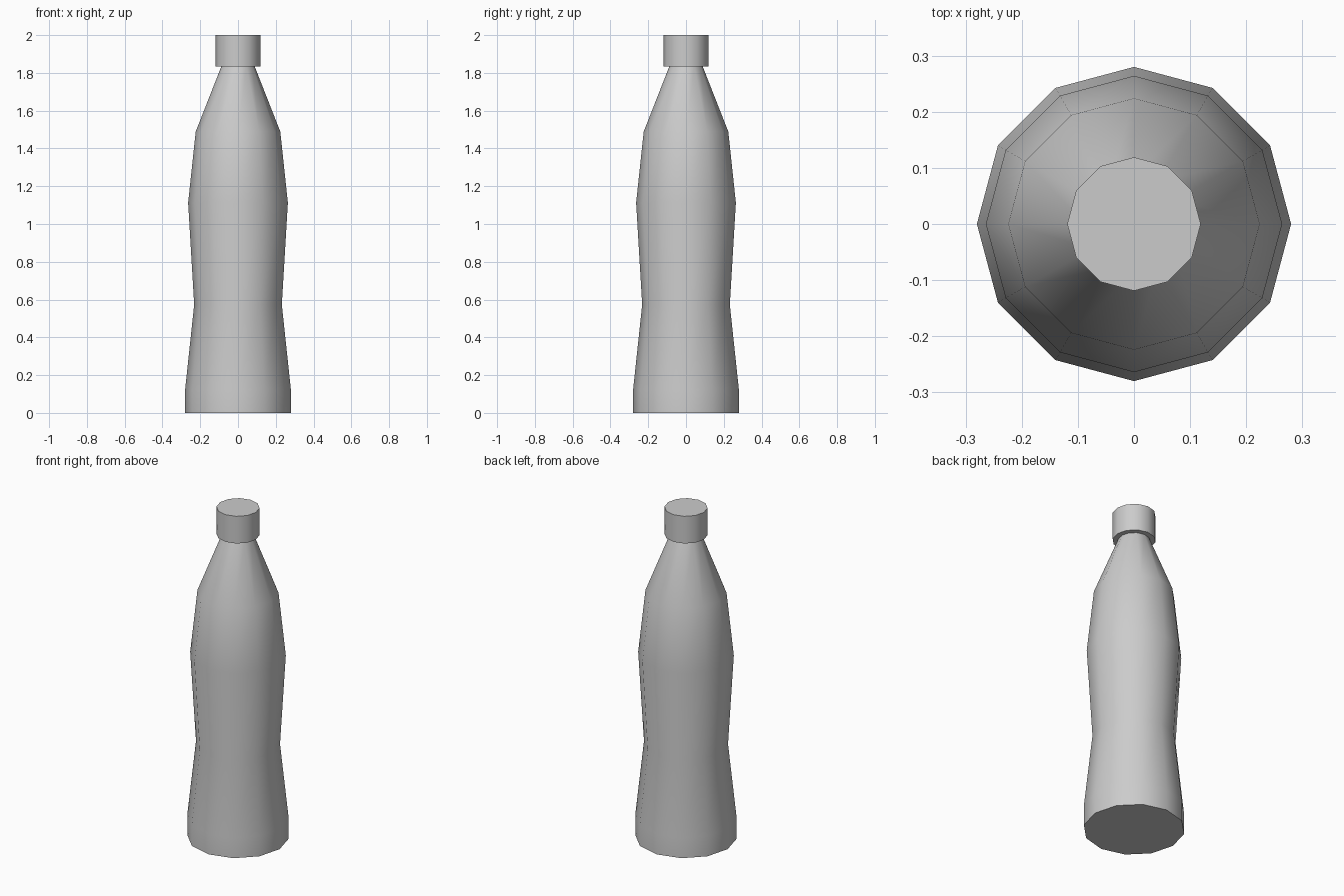
import bpy, bmesh
from math import cos, sin, pi, radians

if "Cube" in bpy.data.objects:
    bpy.data.objects.remove(bpy.data.objects["Cube"])

SIDES = 12


def lathe(name, profile, cap_bottom=False, cap_top=False):
    """Revolve (radius, z) points around the z axis."""
    bm = bmesh.new()
    rings = [[bm.verts.new((r * cos(2 * pi * i / SIDES), r * sin(2 * pi * i / SIDES), z))
              for i in range(SIDES)] for r, z in profile]
    for low, high in zip(rings, rings[1:]):
        for i in range(SIDES):
            j = (i + 1) % SIDES
            bm.faces.new((low[i], low[j], high[j], high[i]))
    if cap_bottom:
        bm.faces.new(rings[0][::-1])
    if cap_top:
        bm.faces.new(rings[-1])
    mesh = bpy.data.meshes.new(name)
    bm.to_mesh(mesh)
    bm.free()
    obj = bpy.data.objects.new(name, mesh)
    bpy.context.collection.objects.link(obj)
    bpy.ops.object.select_all(action='DESELECT')
    obj.select_set(True)
    bpy.context.view_layer.objects.active = obj
    bpy.ops.object.shade_smooth_by_angle(angle=radians(40))
    return obj


# Bottle body: foot, waist, belly, shoulder, neck
lathe("bottle_body", [(0.28, 0), (0.28, 0.123), (0.232, 0.573), (0.264, 1.112),
                      (0.224, 1.489), (0.088, 1.835)], cap_bottom=True)

# Screw cap with an underside lip overhanging the neck
lathe("bottle_cap", [(0.088, 1.835), (0.119, 1.835), (0.119, 2.0)], cap_top=True)
